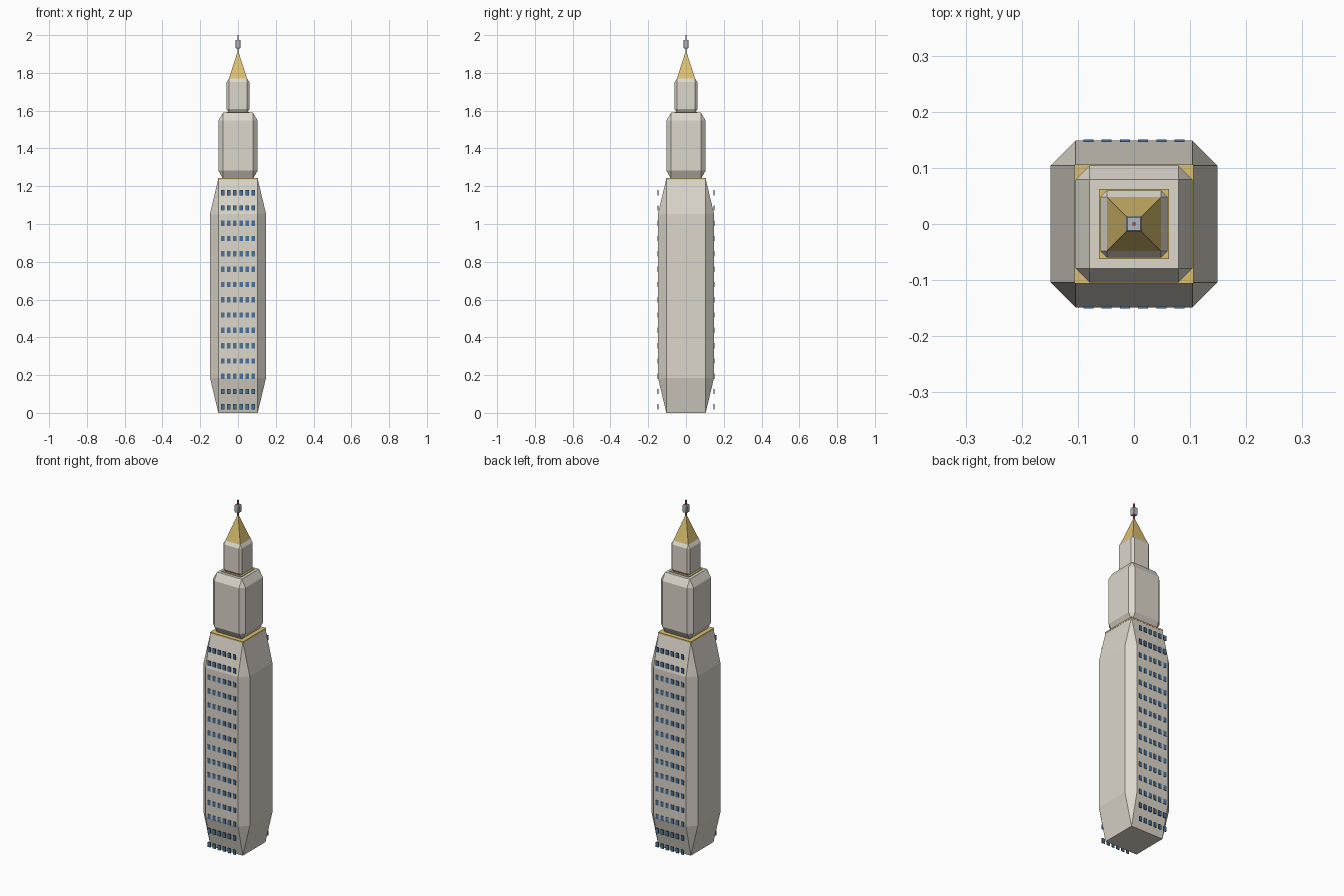
import bpy, bmesh, math
from mathutils import Matrix

if "Cube" in bpy.data.objects:
    bpy.data.objects.remove(bpy.data.objects["Cube"])


def material(name, rgb):
    m = bpy.data.materials.new(name)
    m.diffuse_color = (*rgb, 1)
    m.use_nodes = True
    m.node_tree.nodes["Principled BSDF"].inputs["Base Color"].default_value = m.diffuse_color
    return m


stone = material("stone", (0.72, 0.68, 0.60))
gold = material("gold", (0.72, 0.53, 0.16))
glass = material("glass", (0.07, 0.17, 0.32))
steel = material("steel", (0.45, 0.48, 0.52))
red = material("red", (0.6, 0.08, 0.08))


def finish(name, bm, mat):
    me = bpy.data.meshes.new(name)
    bm.to_mesh(me)
    bm.free()
    ob = bpy.data.objects.new(name, me)
    me.materials.append(mat)
    bpy.context.collection.objects.link(ob)
    return ob


def block(name, half, z0, z1, mat, chamfer=0.0):
    """Square block whose chamfer is a fraction of each dimension."""
    bm = bmesh.new()
    bmesh.ops.create_cube(bm, size=1)
    if chamfer:
        bmesh.ops.bevel(bm, geom=bm.edges[:], offset=chamfer, segments=1,
                        affect='EDGES', profile=0.5)
    bmesh.ops.scale(bm, vec=(2 * half, 2 * half, z1 - z0), verts=bm.verts)
    bmesh.ops.translate(bm, vec=(0, 0, (z0 + z1) / 2), verts=bm.verts)
    return finish(name, bm, mat)


# Stacked tower tiers
block("main_tower", 0.1485, 0, 1.24, stone, 0.15)
block("middle_tier", 0.104, 1.24, 1.59, stone, 0.12)
block("upper_tier", 0.06, 1.59, 1.77, stone, 0.1)

# Gold ledges between tiers
block("lower_ledge", 0.106, 1.236, 1.244, gold)
block("upper_ledge", 0.062, 1.586, 1.594, gold)

# Pyramid roof
bm = bmesh.new()
bmesh.ops.create_cone(bm, cap_ends=True, segments=4, radius1=0.048 * math.sqrt(2),
                      radius2=0, depth=0.15,
                      matrix=Matrix.Translation((0, 0, 1.845)) @ Matrix.Rotation(math.pi / 4, 4, 'Z'))
finish("spire", bm, gold)

# Antenna
block("beacon_housing", 0.014, 1.93, 1.974, steel, 0.1)
block("antenna_rod", 0.003, 1.90, 2.0, red)

# Window grids on front and back
bm = bmesh.new()
for side in (-1, 1):
    for row in range(15):
        for col in range(6):
            pos = ((col - 2.5) * 0.0325, side * 0.1485, 0.032 + row * 0.081)
            bmesh.ops.create_cube(bm, size=1, matrix=Matrix.Translation(pos)
                                  @ Matrix.Diagonal((0.018, 0.005, 0.028, 1)))
finish("windows", bm, glass)
